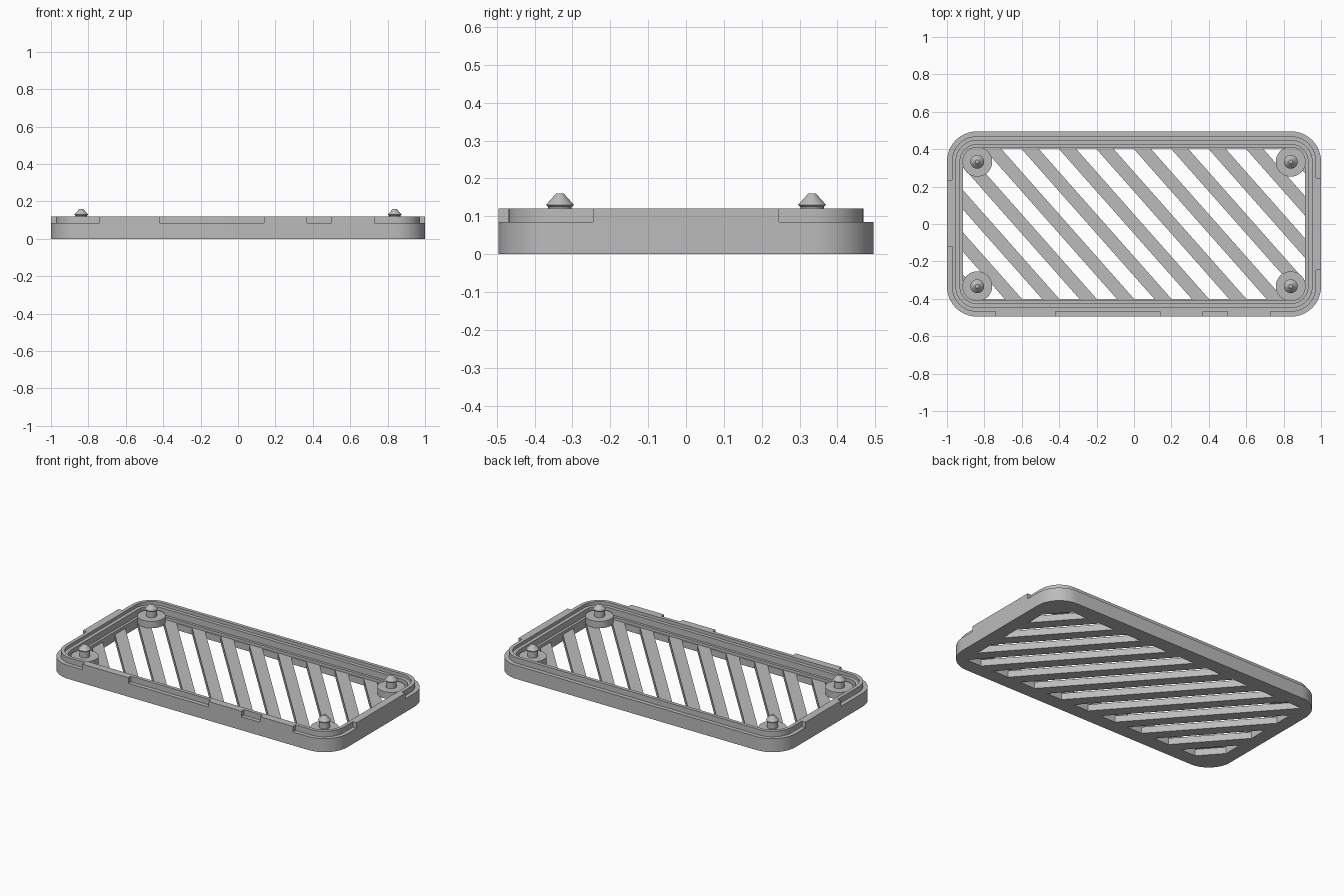
import bpy, bmesh, math
from mathutils import Vector, Matrix

if "Cube" in bpy.data.objects:
    bpy.data.objects.remove(bpy.data.objects["Cube"], do_unlink=True)

HX, HY, RADIUS = 1.0, 0.495, 0.16
RIM, TOP, FLOOR = 0.085, 0.12, 0.042
LIP = 0.026

grey = bpy.data.materials.new("light_grey")
grey.use_nodes = True
grey.diffuse_color = (0.5, 0.5, 0.5, 1)
grey.node_tree.nodes["Principled BSDF"].inputs["Base Color"].default_value = (0.5, 0.5, 0.5, 1)


def make_object(name, bm):
    bmesh.ops.recalc_face_normals(bm, faces=bm.faces)
    mesh = bpy.data.meshes.new(name)
    bm.to_mesh(mesh)
    bm.free()
    mesh.materials.append(grey)
    obj = bpy.data.objects.new(name, mesh)
    bpy.context.collection.objects.link(obj)
    return obj


def smooth(obj):
    bpy.ops.object.select_all(action='DESELECT')
    obj.select_set(True)
    bpy.context.view_layer.objects.active = obj
    bpy.ops.object.shade_smooth_by_angle(angle=math.radians(30))


def rounded_loop(bm, inset, z, steps=10):
    """Rounded rectangle of vertices, inset from the outer wall."""
    r = RADIUS - inset
    verts = []
    for i, (sx, sy) in enumerate([(1, 1), (-1, 1), (-1, -1), (1, -1)]):
        for k in range(steps + 1):
            a = math.pi / 2 * (i + k / steps)
            verts.append(bm.verts.new((sx * (HX - RADIUS) + r * math.cos(a),
                                       sy * (HY - RADIUS) + r * math.sin(a), z)))
    return verts


def loft(bm, loops):
    for a, b in zip(loops, loops[1:]):
        for i in range(len(a)):
            j = (i + 1) % len(a)
            bm.faces.new((a[i], a[j], b[j], b[i]))
    bm.faces.new(loops[0])
    bm.faces.new(loops[-1])


def add_box(bm, low, high):
    size = Vector(high) - Vector(low)
    centre = (Vector(high) + Vector(low)) / 2
    return bmesh.ops.create_cube(
        bm, size=1, matrix=Matrix.Translation(centre) @ Matrix.Diagonal((*size, 1)))["verts"]


# Tray: stepped wall section lofted round the outline
bm = bmesh.new()
section = [(0, 0), (0, RIM), (LIP, RIM), (LIP, TOP), (0.048, TOP), (0.048, 0.1),
           (0.07, 0.1), (0.07, 0.06), (0.086, 0.06), (0.086, FLOOR)]
loft(bm, [rounded_loop(bm, inset, z) for inset, z in section])
tray = make_object("tray", bm)

# Diagonal vent slots, trimmed to a rectangle and cut through the floor
PITCH, HALF, SLOPE = 0.2, 0.054, 1.13
bm = bmesh.new()
for k in range(-6, 6):
    x = (k + 0.5) * PITCH
    for v in add_box(bm, (x - HALF, -0.6, -0.05), (x + HALF, 0.6, FLOOR + 0.01)):
        v.co.x -= v.co.y / SLOPE
for normal, reach in [((1, 0, 0), 0.915), ((-1, 0, 0), 0.915),
                      ((0, 1, 0), 0.404), ((0, -1, 0), 0.404)]:
    bmesh.ops.bisect_plane(bm, geom=bm.verts[:] + bm.edges[:] + bm.faces[:],
                           plane_co=Vector(normal) * reach, plane_no=normal, clear_outer=True)
    bmesh.ops.holes_fill(bm, edges=[e for e in bm.edges if e.is_boundary], sides=0)
cutter = make_object("slot_cutter", bm)
cutter.hide_render = True

cut = tray.modifiers.new("slots", 'BOOLEAN')
cut.operation = 'DIFFERENCE'
cut.solver = 'EXACT'
cut.object = cutter
bpy.context.view_layer.objects.active = tray
bpy.ops.object.modifier_apply(modifier=cut.name)
bpy.data.objects.remove(cutter, do_unlink=True)
smooth(tray)

# Raised tabs along the front and both ends
for i, (x0, x1) in enumerate([(-0.74, -0.42), (0.14, 0.37), (0.5, 0.73)]):
    bm = bmesh.new()
    add_box(bm, (x0, -HY, RIM), (x1, -HY + LIP, TOP))
    make_object(f"front_tab_{i + 1}", bm)
for name, x0, y0, y1 in [("left_tab", HX - LIP, -0.245, 0.245),
                         ("right_tab", -HX, -0.12, 0.235)]:
    bm = bmesh.new()
    add_box(bm, (x0, y0, RIM), (x0 + LIP, y1, TOP))
    make_object(name, bm)

# Corner posts: round base, pin and blunt conical tip
post_section = [(0.08, FLOOR), (0.08, 0.085), (0.031, 0.085), (0.031, 0.124),
                (0.037, 0.13), (0.01, 0.16)]
for sx, side in ((1, "left"), (-1, "right")):
    for sy, end in ((1, "back"), (-1, "front")):
        bm = bmesh.new()
        loft(bm, [[bm.verts.new((sx * 0.838 + r * math.cos(a), sy * 0.333 + r * math.sin(a), z))
                   for a in (math.tau * k / 32 for k in range(32))]
                  for r, z in post_section])
        smooth(make_object(f"{end}_{side}_post", bm))
